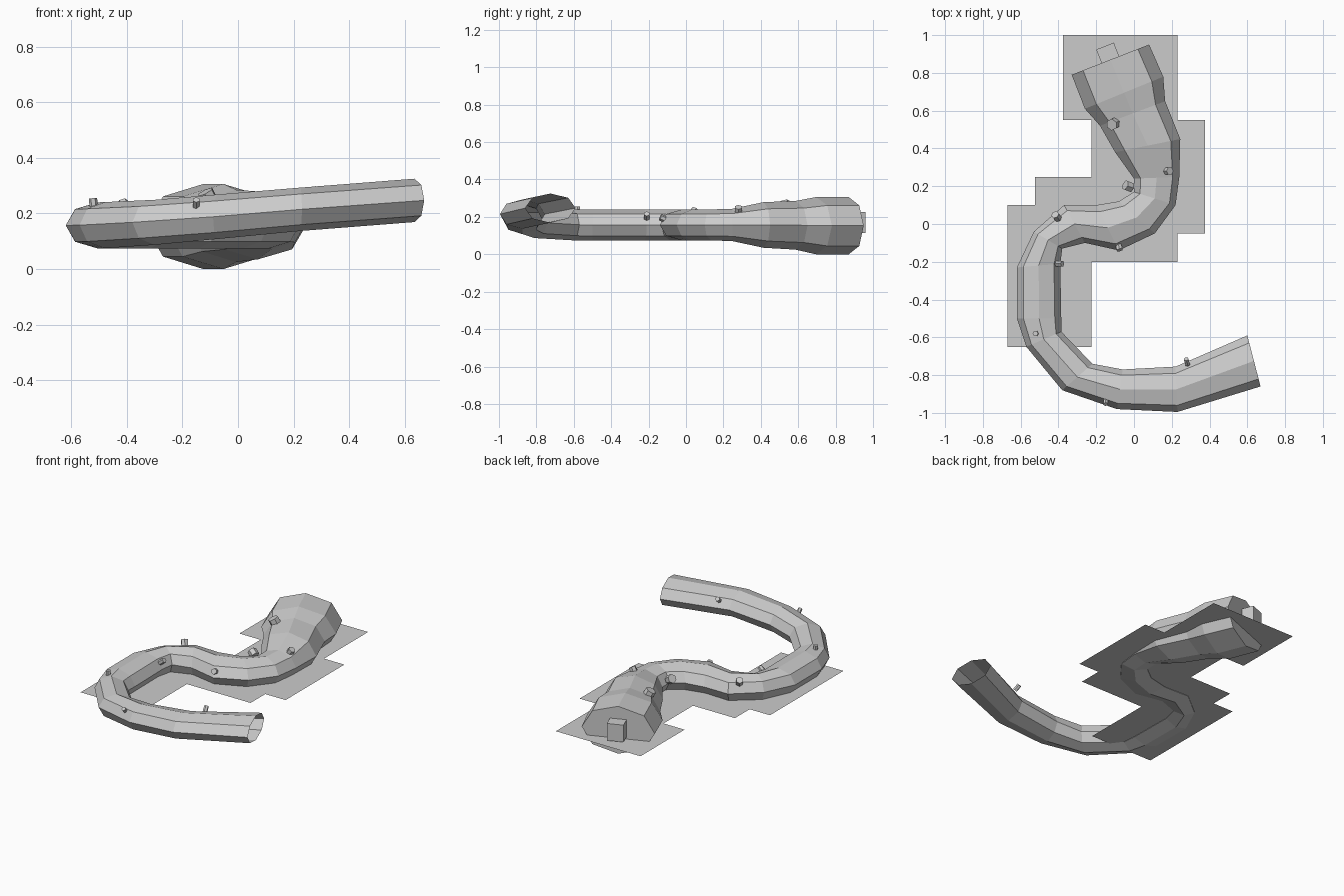
import bpy, bmesh, math
from mathutils import Vector

if "Cube" in bpy.data.objects:
    bpy.data.objects.remove(bpy.data.objects["Cube"])

def material(name, c):
    m = bpy.data.materials.new(name)
    m.diffuse_color = (c, c, c, 1)
    m.use_nodes = True
    m.node_tree.nodes["Principled BSDF"].inputs["Base Color"].default_value = m.diffuse_color
    return m

GREY = material("light_grey", 0.6)

def add_object(name, bm):
    mesh = bpy.data.meshes.new(name)
    bm.to_mesh(mesh)
    bm.free()
    mesh.materials.append(GREY)
    ob = bpy.data.objects.new(name, mesh)
    bpy.context.collection.objects.link(ob)
    return ob

# Tube rings: left edge x, y, right edge x, y, centre height, half height
RINGS = [
    (-.33, .79, .08, .95, .153, .153),
    (-.26, .61, .155, .78, .153, .153),
    (-.18, .52, .165, .65, .155, .13),
    (-.10, .38, .245, .45, .157, .122),
    (.0, .24, .24, .25, .157, .086),
    (.0, .17, .22, .10, .157, .083),
    (-.08, .12, .11, -.05, .157, .083),
    (-.20, .10, -.08, -.14, .157, .083),
    (-.37, .10, -.26, -.10, .157, .083),
    (-.53, -.04, -.38, -.13, .157, .083),
    (-.62, -.23, -.39, -.21, .157, .083),
    (-.62, -.50, -.385, -.50, .157, .083),
    (-.57, -.65, -.385, -.57, .158, .083),
    (-.38, -.88, -.22, -.74, .168, .081),
    (-.09, -.98, -.06, -.77, .188, .080),
    (.23, -.995, .22, -.755, .215, .078),
    (.67, -.86, .60, -.59, .247, .078),
]
SIDES = 8

# Curving eight-sided tube, closed at the wide head and open at the tail
bm = bmesh.new()
loops = []
for lx, ly, rx, ry, z, h in RINGS:
    left, right = Vector((lx, ly, z)), Vector((rx, ry, z))
    mid, half = (left + right) / 2, (right - left) / 2
    loops.append([bm.verts.new(mid + half * math.cos(a) + Vector((0, 0, h * math.sin(a))))
                  for a in (2 * math.pi * i / SIDES for i in range(SIDES))])
for a, b in zip(loops, loops[1:]):
    for i in range(SIDES):
        j = (i + 1) % SIDES
        bm.faces.new((a[i], a[j], b[j], b[i]))
bm.faces.new(loops[0])
bmesh.ops.recalc_face_normals(bm, faces=bm.faces)
add_object("tube", bm)

# Flat stepped base sheet that the tube sinks into
OUTLINE = [(-.375, 1), (-.375, .55), (-.225, .55), (-.225, .25), (-.525, .25), (-.525, .10),
           (-.67, .10), (-.67, -.65), (-.225, -.65), (-.225, -.20), (.23, -.20), (.23, -.05),
           (.375, -.05), (.375, .55), (.23, .55), (.23, 1)]
bm = bmesh.new()
bm.faces.new([bm.verts.new((x, y, .10)) for x, y in OUTLINE])
add_object("base_sheet", bm)

# Square plug on the head's end face
bm = bmesh.new()
bmesh.ops.create_cube(bm, size=1)
bmesh.ops.scale(bm, vec=(.10, .09, .11), verts=bm.verts)
plug = add_object("end_plug", bm)
plug.location = (-.137, .90, .17)
plug.rotation_euler.z = math.atan2(.16, .41)

# Small six-sided studs: position, outward direction, radius
STUDS = [
    ((-.11, .53, .26), (-.4, -.2, .8), .032),
    ((.18, .28, .235), (.5, 0, .8), .022),
    ((-.03, .20, .20), (-.8, .3, .5), .028),
    ((-.41, .04, .225), (-.4, .5, .8), .022),
    ((-.08, -.12, .19), (.2, -.9, .4), .018),
    ((-.395, -.21, .205), (.8, 0, .6), .016),
    ((-.52, -.58, .235), (-.1, 0, 1), .015),
    ((.28, -.73, .275), (-.2, .7, .6), .014),
    ((-.15, -.94, .235), (0, -.7, .7), .013),
]
for n, (pos, direction, r) in enumerate(STUDS):
    bm = bmesh.new()
    bmesh.ops.create_cone(bm, cap_ends=True, segments=6, radius1=r, radius2=r, depth=.04)
    stud = add_object("stud_%d" % (n + 1), bm)
    stud.location = pos
    stud.rotation_euler = Vector(direction).to_track_quat('Z', 'Y').to_euler()
